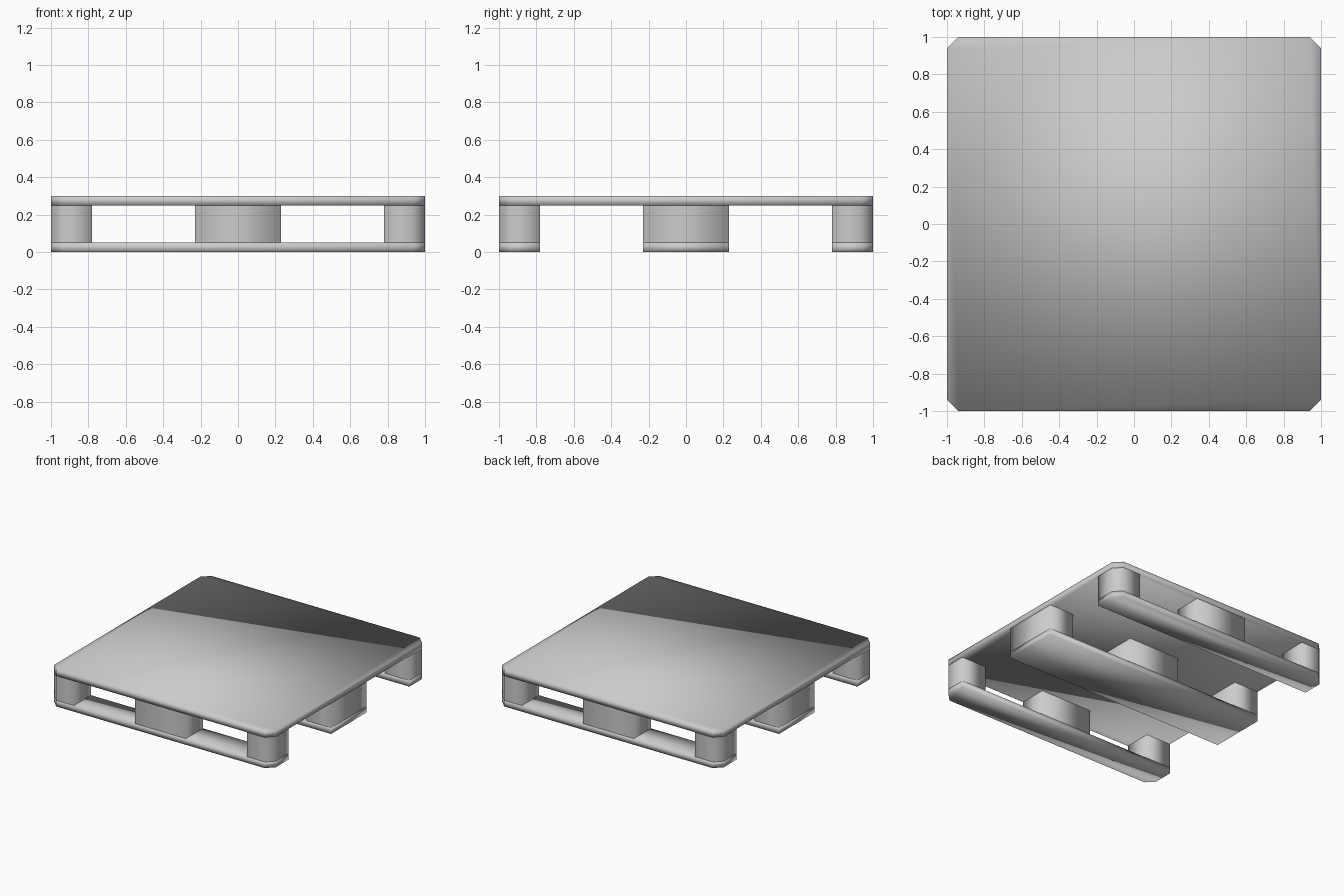
import bpy, bmesh

if "Cube" in bpy.data.objects:
    bpy.data.objects.remove(bpy.data.objects["Cube"])

C = 0.06           # corner chamfer
IN, MID = 0.78, 0.23   # inner edge of outer rows, half width of middle row


def outline(x0, x1, y0, y1):
    """Rectangle outline, chamfered wherever it meets a pallet corner."""
    pts = []
    for x, y, x_first in ((x0, y0, False), (x1, y0, True), (x1, y1, False), (x0, y1, True)):
        if abs(x) == 1 and abs(y) == 1:
            along_x, along_y = (x * (1 - C), y), (x, y * (1 - C))
            pts += [along_x, along_y] if x_first else [along_y, along_x]
        else:
            pts.append((x, y))
    return pts


def prism(name, rect, z0, z1, caps=True):
    pts = outline(*rect)
    bm = bmesh.new()
    lo = [bm.verts.new((x, y, z0)) for x, y in pts]
    hi = [bm.verts.new((x, y, z1)) for x, y in pts]
    n = len(pts)
    for i in range(n):
        j = (i + 1) % n
        bm.faces.new((lo[i], lo[j], hi[j], hi[i]))
    if caps:
        bm.faces.new(lo[::-1])
        bm.faces.new(hi)
    for f in bm.faces:
        f.smooth = True
    me = bpy.data.meshes.new(name)
    bm.to_mesh(me)
    bm.free()
    ob = bpy.data.objects.new(name, me)
    bpy.context.collection.objects.link(ob)
    return ob


# Top deck
prism("top_deck", (-1, 1, -1, 1), 0.25, 0.30)

# Three bottom runners, each carrying three spacer blocks
rows = {"front": (-1, -IN), "middle": (-MID, MID), "back": (IN, 1)}
cols = {"left": (-1, -IN), "centre": (-MID, MID), "right": (IN, 1)}
for row, ys in rows.items():
    prism(f"{row}_runner", (-1, 1, *ys), 0.0, 0.05)
    for col, xs in cols.items():
        prism(f"{row}_{col}_block", (*xs, *ys), 0.05, 0.25, caps=False)
